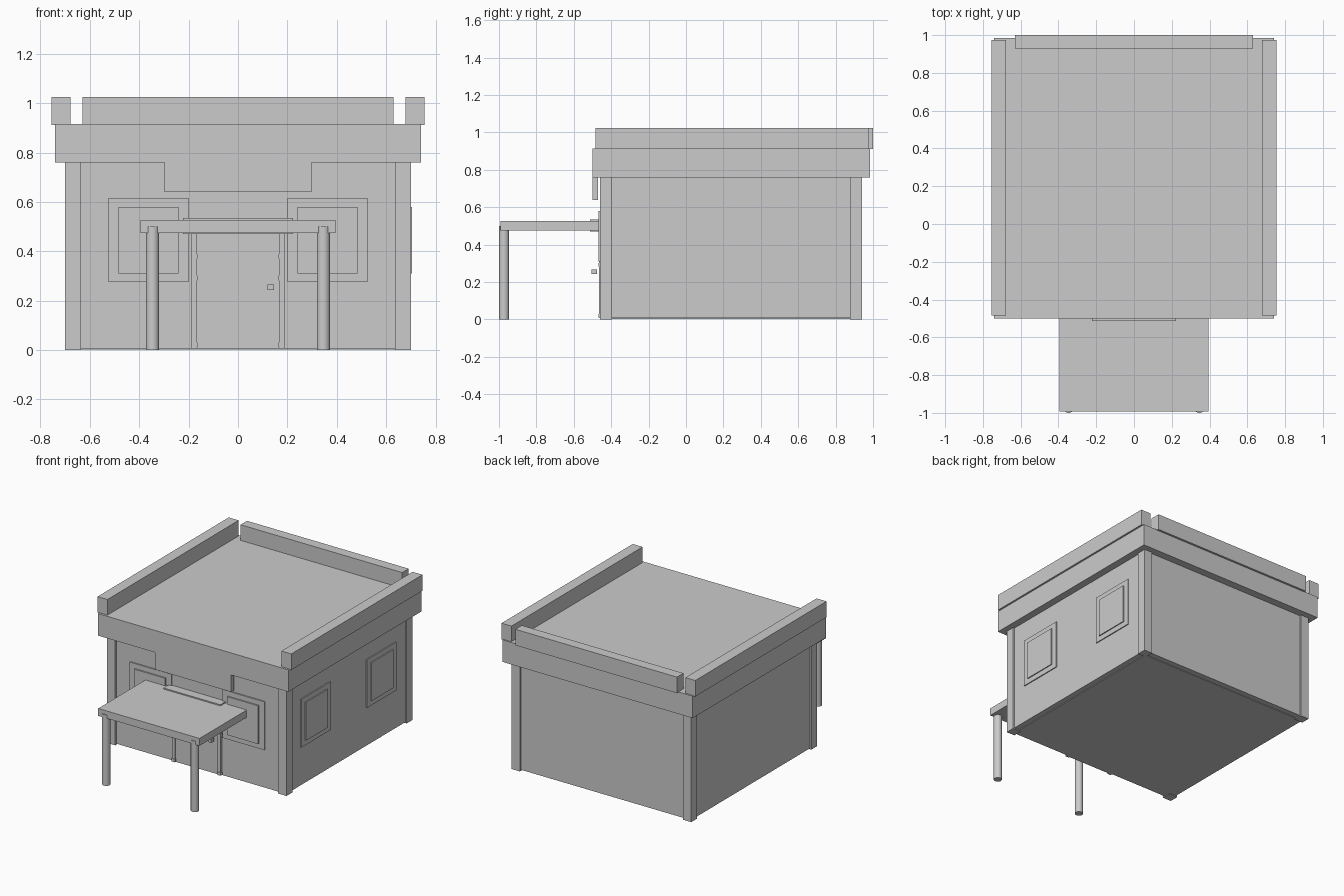
import bpy


def box(name, x, y, z):
    """Axis-aligned box from (min, max) ranges."""
    bpy.ops.mesh.primitive_cube_add(
        size=1, location=[(r[0] + r[1]) / 2 for r in (x, y, z)])
    o = bpy.context.object
    o.name = name
    o.scale = [r[1] - r[0] for r in (x, y, z)]
    bpy.ops.object.transform_apply(location=False, rotation=False, scale=True)
    return o


def pair(name, x, y, z):
    """Box on the right plus its mirror on the left."""
    box(name + "_right", x, y, z)
    box(name + "_left", (-x[1], -x[0]), y, z)


# Main walls and floor
box("walls", (-0.69, 0.69), (-0.448, 0.93), (0.007, 0.80))
box("floor_slab", (-0.65, 0.65), (-0.41, 0.89), (0.003, 0.02))

# Corner columns
pair("front_column", (0.635, 0.70), (-0.46, -0.395), (0, 0.77))
pair("back_column", (0.635, 0.70), (0.877, 0.942), (0, 0.77))

# Roof band, with sign board dropping from its front
box("roof_band", (-0.742, 0.742), (-0.50, 0.985), (0.76, 0.915))
box("sign_board", (-0.297, 0.297), (-0.50, -0.47), (0.64, 0.765))

# Parapets on three sides
pair("side_parapet", (0.678, 0.755), (-0.485, 0.975), (0.912, 1.025))
box("back_parapet", (-0.63, 0.63), (0.928, 1.0), (0.912, 1.025))

# Entrance canopy and round posts
box("canopy", (-0.395, 0.395), (-0.992, -0.44), (0.475, 0.527))
for side, sx in (("left", -1), ("right", 1)):
    bpy.ops.mesh.primitive_cylinder_add(
        vertices=32, radius=0.027, depth=0.5, location=(sx * 0.346, -0.973, 0.25))
    bpy.context.object.name = "canopy_post_" + side
    bpy.ops.object.shade_smooth_by_angle()

# Door, jambs with small bands, lintel and handle
box("door", (-0.17, 0.17), (-0.455, -0.44), (0.007, 0.475))
pair("door_jamb", (0.167, 0.189), (-0.464, -0.44), (0.007, 0.48))
for i, z in enumerate((0.01, 0.282, 0.37)):
    pair("jamb_band_%d" % i, (0.165, 0.191), (-0.468, -0.44), (z, z + 0.02))
box("door_lintel", (-0.222, 0.222), (-0.513, -0.44), (0.47, 0.535))
box("door_handle", (0.12, 0.145), (-0.505, -0.476), (0.243, 0.266))

# Front windows: thin surround with a raised pane
pair("front_window_surround", (0.20, 0.525), (-0.457, -0.44), (0.275, 0.615))
pair("front_window_pane", (0.24, 0.483), (-0.467, -0.44), (0.31, 0.58))

# Right side windows
for i, y in enumerate((-0.125, 0.605)):
    box("side_window_surround_%d" % i, (0.68, 0.697), (y - 0.163, y + 0.163), (0.275, 0.615))
    box("side_window_pane_%d" % i, (0.68, 0.704), (y - 0.122, y + 0.122), (0.31, 0.58))
